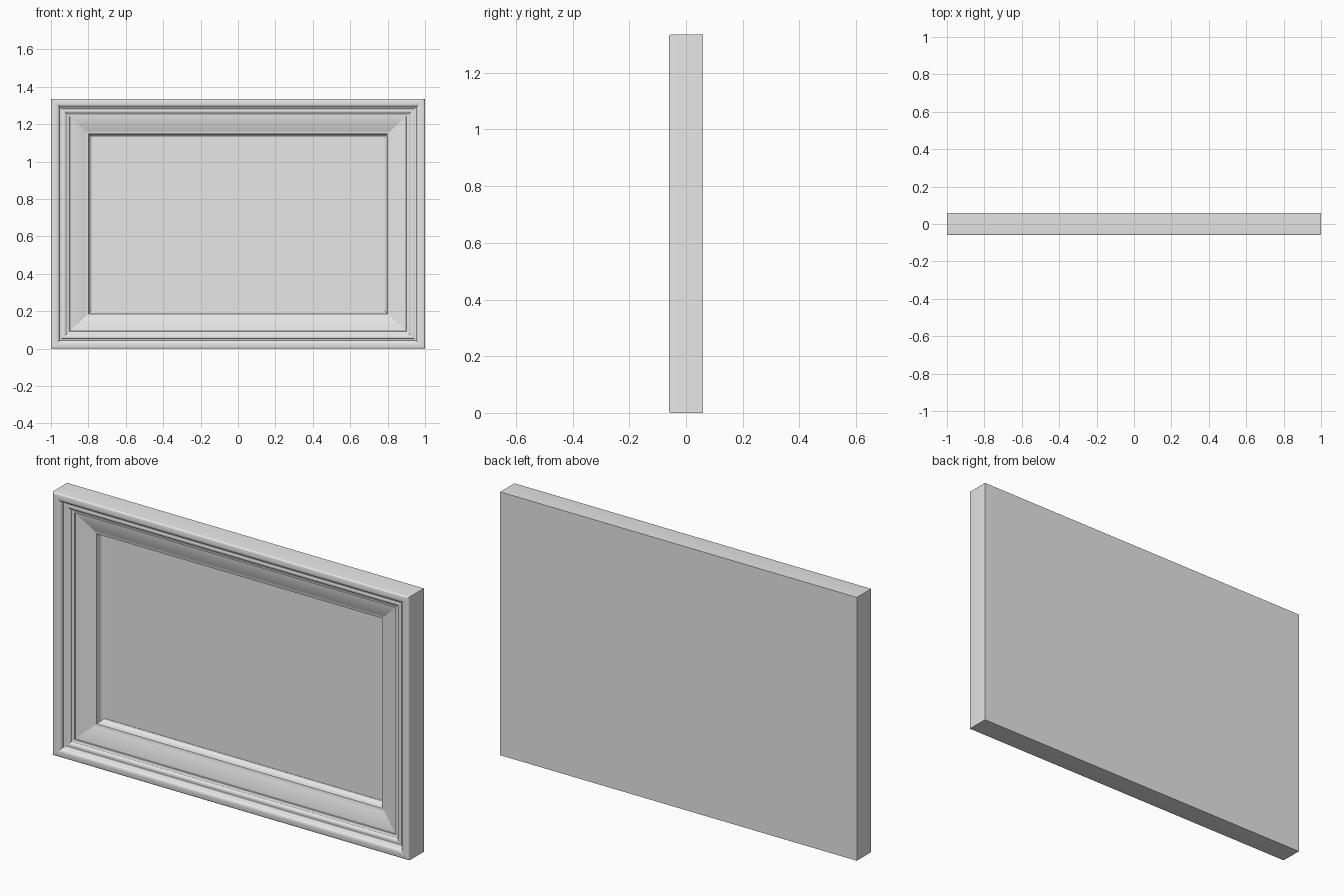
import bpy
import bmesh
import math

cube = bpy.data.objects.get("Cube")
if cube:
    bpy.data.objects.remove(cube, do_unlink=True)

WIDTH, HEIGHT, BACK = 2.0, 1.335, 0.06


def make_material(name, colour):
    mat = bpy.data.materials.new(name)
    mat.use_nodes = True
    mat.diffuse_color = colour
    mat.node_tree.nodes["Principled BSDF"].inputs["Base Color"].default_value = colour
    return mat


def arc(cx, cy, rx, ry, start, end, steps=6):
    """Points along an elliptical arc in the (inset, depth) plane."""
    angles = [math.radians(start + (end - start) * i / steps) for i in range(steps + 1)]
    return [(cx + rx * math.cos(a), cy + ry * math.sin(a)) for a in angles]


def ring(bm, inset, y):
    """Rectangle of four vertices, inset from the outer edge."""
    x = WIDTH / 2 - inset
    dz = inset * 0.93
    corners = [(-x, dz), (x, dz), (x, HEIGHT - dz), (-x, HEIGHT - dz)]
    return [bm.verts.new((cx, y, cz)) for cx, cz in corners]


def finish(bm, name, mat):
    bmesh.ops.recalc_face_normals(bm, faces=bm.faces)
    mesh = bpy.data.meshes.new(name)
    bm.to_mesh(mesh)
    bm.free()
    obj = bpy.data.objects.new(name, mesh)
    bpy.context.collection.objects.link(obj)
    mesh.materials.append(mat)
    return obj


grey = make_material("plain grey", (0.8, 0.8, 0.8, 1.0))

# Moulding section from the outer back edge to the panel
profile = [(0.0, BACK)]
profile += arc(0.008, -0.052, 0.008, 0.008, 180, 270, 4)      # outer edge
profile += arc(0.026, -0.044, 0.020, 0.016, 270, 350)         # main bead
profile += arc(0.056, -0.038, 0.010, 0.005, 170, 90, 4)       # hollow
profile += arc(0.066, -0.024, 0.018, 0.014, 240, 350)         # inner bead
profile += [(0.088, -0.024), (0.100, -0.024), (0.101, -0.018),
            (0.122, -0.016), (0.180, 0.008), (0.200, 0.010)]  # step and slope
profile += arc(0.220, 0.016, 0.018, 0.028, 180, 90)           # cove
profile += [(0.220, 0.046)]

# Frame moulding with mitred corners
bm = bmesh.new()
rings = [ring(bm, inset, y) for inset, y in profile]
for a, b in zip(rings, rings[1:]):
    for i in range(4):
        j = (i + 1) % 4
        bm.faces.new((a[i], a[j], b[j], b[i]))
bm.faces.new(rings[0])      # flat back
bm.faces.new(rings[-1])     # recessed panel
frame = finish(bm, "picture_frame", grey)

bpy.ops.object.select_all(action='DESELECT')
frame.select_set(True)
bpy.context.view_layer.objects.active = frame
bpy.ops.object.shade_smooth_by_angle(angle=math.radians(32))

# Keep the mitre lines crisp
verts = frame.data.vertices
for edge in frame.data.edges:
    p, q = (verts[v].co for v in edge.vertices)
    straight = abs(p.x - q.x) > 1 or abs(p.z - q.z) > 0.8
    if not straight:
        edge.use_edge_sharp = True
